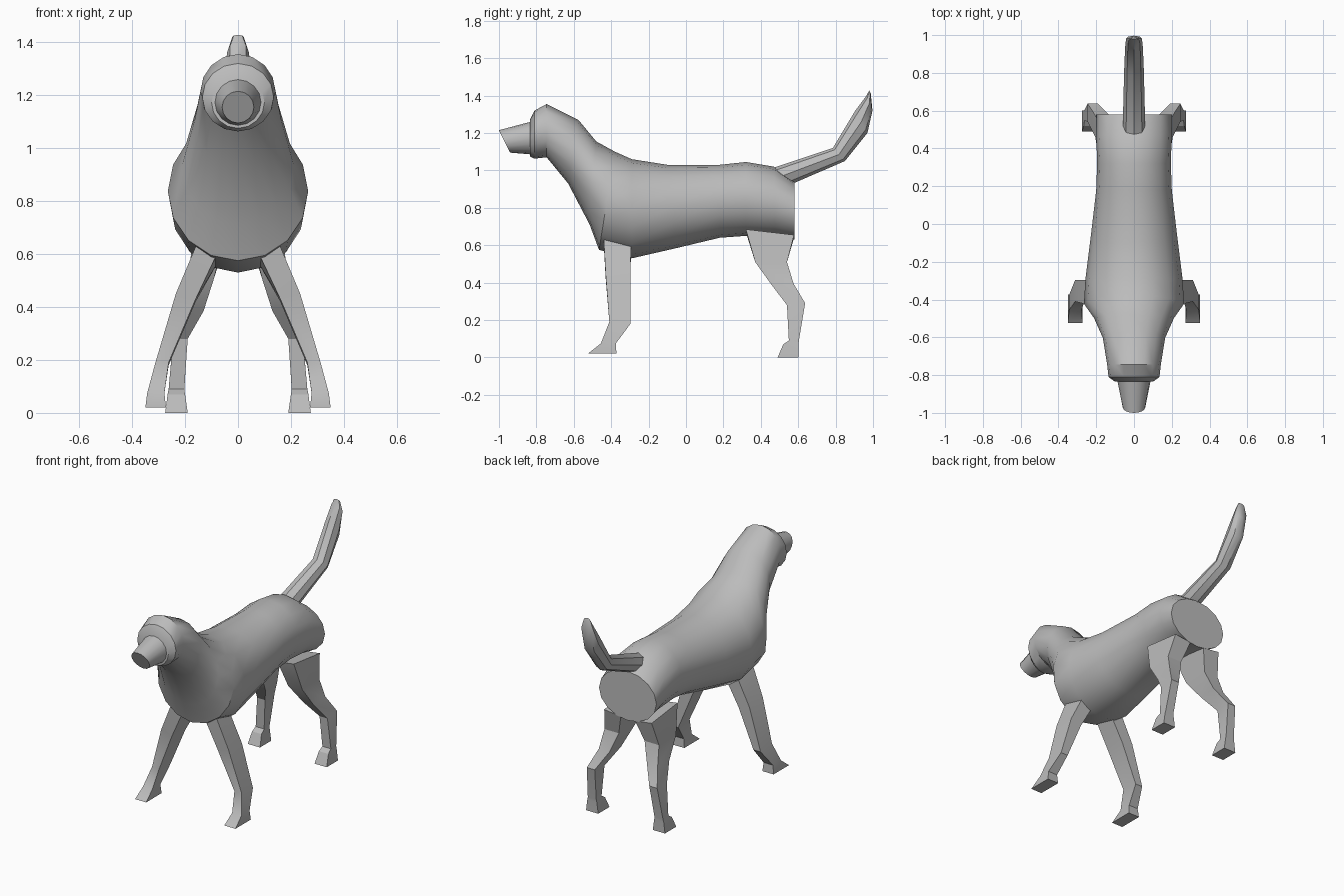
import bpy, bmesh, math
from mathutils import Vector

grey = bpy.data.materials.new("grey coat")
grey.diffuse_color = (0.5, 0.5, 0.5, 1)


def loft(name, rings, angle=32):
    """Skin a list of equal-length point rings and cap both ends."""
    bm = bmesh.new()
    loops = [[bm.verts.new(p) for p in r] for r in rings]
    n = len(loops[0])
    for a, b in zip(loops, loops[1:]):
        for i in range(n):
            j = (i + 1) % n
            bm.faces.new((a[i], a[j], b[j], b[i]))
    bm.faces.new(loops[0])
    bm.faces.new(loops[-1])
    bmesh.ops.recalc_face_normals(bm, faces=bm.faces)
    mesh = bpy.data.meshes.new(name)
    bm.to_mesh(mesh)
    bm.free()
    mesh.materials.append(grey)
    ob = bpy.data.objects.new(name, mesh)
    bpy.context.collection.objects.link(ob)
    bpy.context.view_layer.objects.active = ob
    ob.select_set(True)
    bpy.ops.object.shade_smooth_by_angle(angle=math.radians(angle))
    ob.select_set(False)
    return ob


def oval(top, bottom, half_width, n=16):
    """Tilted ellipse from its top and bottom (y, z) and half width."""
    t, b = Vector((0, *top)), Vector((0, *bottom))
    mid, up = (t + b) / 2, (t - b) / 2
    return [mid + up * math.cos(a) + Vector((half_width * math.sin(a), 0, 0))
            for a in (2 * math.pi * i / n for i in range(n))]


# torso, neck and head: top (y, z), bottom (y, z), half width
loft("body", [oval(*r) for r in [
    ((0.58, 0.94), (0.58, 0.63), 0.20),
    ((0.47, 1.02), (0.48, 0.645), 0.20),
    ((0.32, 1.045), (0.32, 0.65), 0.195),
    ((0.18, 1.03), (0.18, 0.64), 0.20),
    ((-0.10, 1.03), (-0.05, 0.585), 0.23),
    ((-0.29, 1.06), (-0.29, 0.53), 0.257),
    ((-0.38, 1.10), (-0.465, 0.575), 0.265),
    ((-0.48, 1.155), (-0.515, 0.71), 0.212),
    ((-0.575, 1.27), (-0.63, 0.93), 0.165),
    ((-0.745, 1.355), (-0.745, 1.07), 0.142),
    ((-0.81, 1.32), (-0.81, 1.063), 0.135),
    ((-0.835, 1.27), (-0.835, 1.075), 0.10),
]])

# muzzle
loft("muzzle", [oval(*r) for r in [
    ((-0.82, 1.263), (-0.82, 1.085), 0.09),
    ((-1.00, 1.215), (-0.94, 1.095), 0.06),
]])

# tail
loft("tail", [oval(*r, n=8) for r in [
    ((0.44, 1.005), (0.56, 0.925), 0.06),
    ((0.785, 1.12), (0.85, 1.05), 0.052),
    ((0.905, 1.32), (0.97, 1.20), 0.047),
    ((0.965, 1.40), (0.997, 1.32), 0.042),
    ((0.98, 1.428), (0.988, 1.41), 0.022),
]], 40)


def leg(name, sections):
    """Four-sided leg: front (y, z), back (y, z), inner x, outer x, outer lift."""
    for side, s in (("left", 1), ("right", -1)):
        loft(f"{name}_{side}", [
            [(s * xi, *f), (s * xo, f[0], f[1] + lift),
             (s * xo, b[0], b[1] + lift), (s * xi, *b)]
            for f, b, xi, xo, lift in sections])


leg("front_leg", [
    ((-0.44, 0.61), (-0.295, 0.57), 0.075, 0.155, 0.03),
    ((-0.43, 0.43), (-0.296, 0.42), 0.16, 0.235, 0.02),
    ((-0.41, 0.19), (-0.297, 0.18), 0.262, 0.312, 0),
    ((-0.455, 0.075), (-0.375, 0.075), 0.278, 0.343, 0),
    ((-0.525, 0.02), (-0.372, 0.02), 0.272, 0.35, 0),
])

leg("hind_leg", [
    ((0.32, 0.67), (0.578, 0.64), 0.05, 0.165, 0.015),
    ((0.37, 0.51), (0.54, 0.51), 0.09, 0.19, 0),
    ((0.46, 0.385), (0.575, 0.395), 0.13, 0.205, 0),
    ((0.54, 0.28), (0.637, 0.29), 0.19, 0.245, 0),
    ((0.55, 0.09), (0.603, 0.085), 0.203, 0.262, 0),
    ((0.52, 0.07), (0.602, 0.07), 0.20, 0.266, 0),
    ((0.49, 0.0), (0.602, 0.0), 0.19, 0.275, 0),
])
